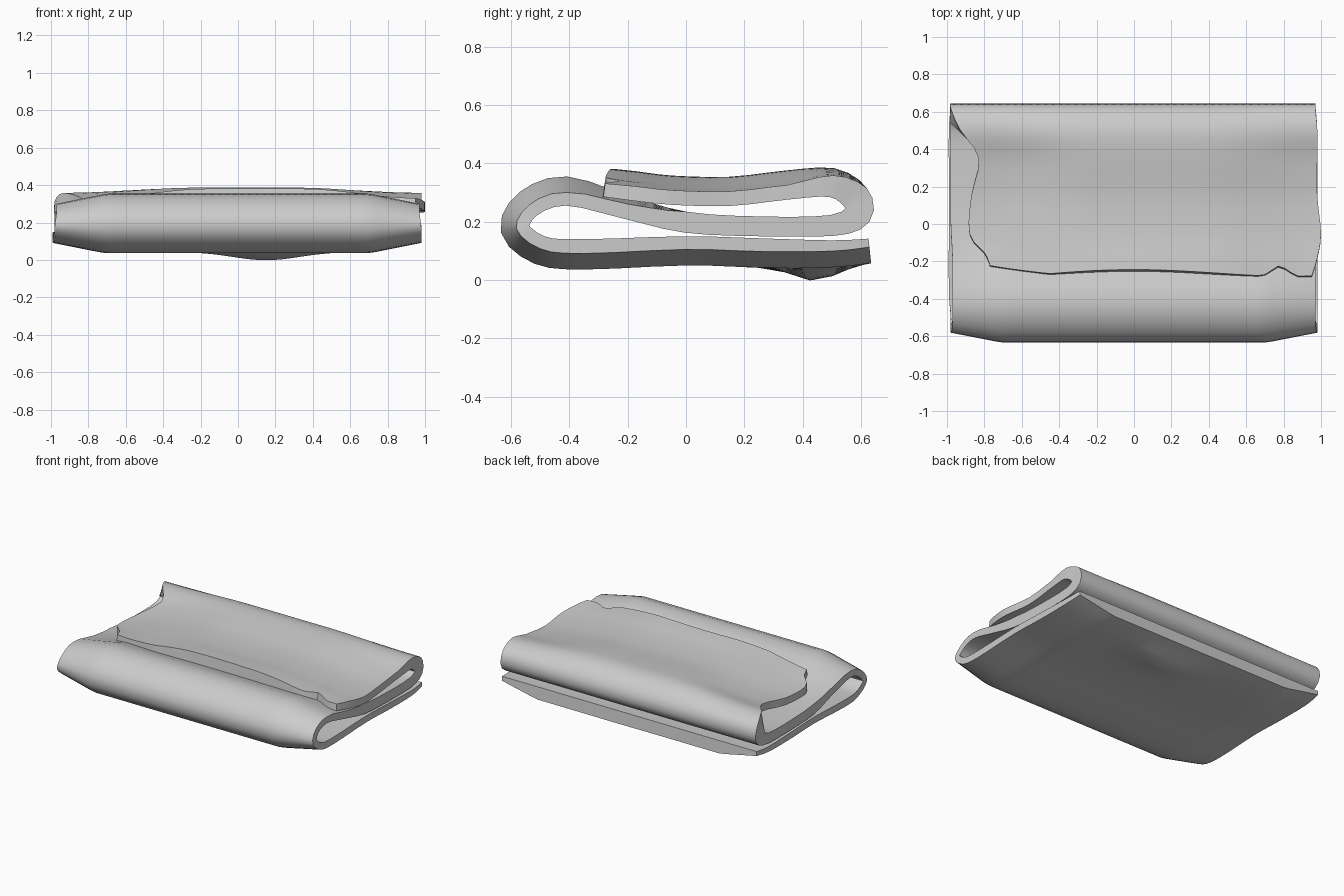
import bpy
import bmesh
import math
from mathutils import Vector

cube = bpy.data.objects.get("Cube")
if cube:
    bpy.data.objects.remove(cube, do_unlink=True)

STEPS = 3        # samples per profile segment
COLUMNS = 48     # divisions across the width


def clamp(value):
    return max(0.0, min(1.0, value))


def smooth(value):
    value = clamp(value)
    return value * value * (3 - 2 * value)


def grey_material():
    material = bpy.data.materials.new("soft grey cloth")
    material.use_nodes = True
    colour = (0.6, 0.6, 0.6, 1)
    material.diffuse_color = colour
    material.node_tree.nodes["Principled BSDF"].inputs["Base Color"].default_value = colour
    return material


# Centre line of the folded cloth: y, z, half thickness, left edge, right edge
bottom_layer = [
    (.63, .1, .042, -.98, .97), (.5, .09, .046, -.99, .98),
    (.25, .093, .05, -.99, .98), (0, .1, .05, -.99, .98),
    (-.35, .088, .052, -.99, .98),
]
front_fold = [
    (-.5, .102, .05, -.98, .98), (-.586, .175, .05, -.98, .98),
    (-.54, .262, .05, -.97, .97), (-.41, .305, .05, -.97, .97),
]
middle_layer = [
    (-.2, .248, .04, -.97, .97), (0, .198, .036, -.98, .97),
    (.25, .184, .034, -.98, .97), (.5, .187, .036, -.98, .97),
]
back_fold = [
    (.588, .225, .048, -.98, .97), (.58, .285, .05, -.98, .97),
    (.5, .334, .05, -.93, .98),
]
top_layer = [
    (.35, .326, .05, -.83, .98), (.15, .304, .05, -.87, .98),
    (-.05, .308, .05, -.88, 1), (-.17, .322, .05, -.8, .98),
    (-.255, .333, .048, -.77, .95),
]
profile = [Vector(p) for p in
           bottom_layer + front_fold + middle_layer + back_fold + top_layer]
outer_end = len(bottom_layer + front_fold)
top_start = len(profile) - len(top_layer)


def sample(i, t):
    """Smooth curve through the profile points."""
    a, b, c, d = (profile[max(0, min(len(profile) - 1, i + k))] for k in (-1, 0, 1, 2))
    return 0.5 * (2 * b + (c - a) * t + (2 * a - 5 * b + 4 * c - d) * t * t
                  + (3 * b - a - 3 * c + d) * t ** 3)


rows = [(i + s / STEPS, sample(i, s / STEPS))
        for i in range(len(profile) - 1) for s in range(STEPS)]
rows.append((len(profile) - 1, profile[-1]))


def surface_point(n, u, side):
    """Point on one face of the cloth; u runs from -1 to 1 across the width."""
    place, (y, z, half, left, right) = rows[n]
    before, after = rows[max(0, n - 1)][1], rows[min(len(rows) - 1, n + 1)][1]
    length = math.hypot(after[0] - before[0], after[1] - before[1])
    ty, tz = (after[0] - before[0]) / length, (after[1] - before[1]) / length
    x = left + (right - left) * (u + 1) / 2
    # Cloth thins out towards its side edges
    if side > 0:
        weight = clamp((outer_end + 1 - place) / 2)
        half -= 0.055 * weight * clamp((abs(u) - .72) / .28)
    else:
        weight = clamp((place - top_start + 2) / 2)
        half -= 0.05 * weight * smooth((abs(u) - .3) / .7)
    y += side * half * -tz
    z += side * half * ty
    # Sagging bulge under the back
    if side > 0 and place < len(bottom_layer):
        z -= 0.045 * math.exp(-((x - .15) / .25) ** 2 - ((y - .44) / .1) ** 2)
    # Uneven front hem of the flap with a small notch
    hem = smooth((place - top_start - 2) / 2)
    y += hem * (0.06 * clamp(1 - abs(x - .78) / .09)
                + 0.06 * clamp((-.45 - x) / .33)
                + 0.015 * math.cos(x * 4) - 0.01)
    return x, y, z


# Folded cloth as a closed ribbon, one ring of points per column
bm = bmesh.new()
count = len(rows)
rings = []
for column in range(COLUMNS + 1):
    u = 2 * column / COLUMNS - 1
    ring = [bm.verts.new(surface_point(n, u, 1)) for n in range(count)]
    ring += [bm.verts.new(surface_point(n, u, -1)) for n in reversed(range(count))]
    rings.append(ring)
for near, far in zip(rings, rings[1:]):
    for k in range(len(near)):
        j = (k + 1) % len(near)
        bm.faces.new((near[k], near[j], far[j], far[k]))

# Side edges
for ring in (rings[0], rings[-1]):
    for k in range(count - 1):
        bm.faces.new((ring[k], ring[k + 1], ring[-2 - k], ring[-1 - k]))
bmesh.ops.recalc_face_normals(bm, faces=bm.faces)

mesh = bpy.data.meshes.new("folded_cloth")
bm.to_mesh(mesh)
bm.free()
mesh.materials.append(grey_material())
cloth = bpy.data.objects.new("folded_cloth", mesh)
bpy.context.collection.objects.link(cloth)

bpy.ops.object.select_all(action="DESELECT")
cloth.select_set(True)
bpy.context.view_layer.objects.active = cloth
bpy.ops.object.shade_smooth_by_angle(angle=math.radians(40))
